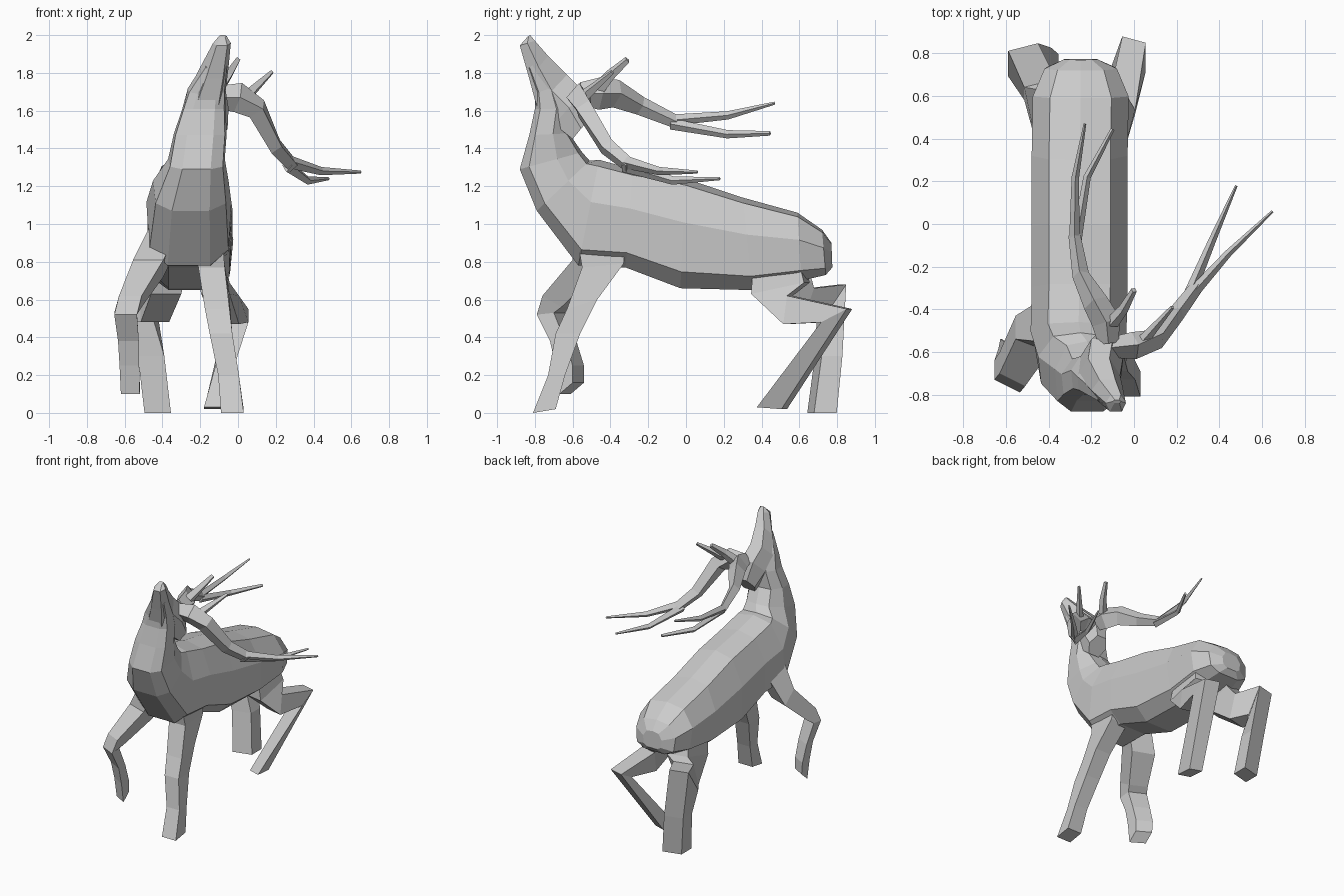
import bpy, bmesh
from mathutils import Vector


def make(name, rings):
    """Skin a list of equal-sized vertex rings with capped ends."""
    bm = bmesh.new()
    rows = [[bm.verts.new(p) for p in r] for r in rings]
    n = len(rows[0])
    for a, b in zip(rows, rows[1:]):
        for i in range(n):
            j = (i + 1) % n
            bm.faces.new((a[i], a[j], b[j], b[i]))
    bm.faces.new(rows[0])
    bm.faces.new(rows[-1])
    bmesh.ops.recalc_face_normals(bm, faces=bm.faces)
    me = bpy.data.meshes.new(name)
    bm.to_mesh(me)
    bm.free()
    ob = bpy.data.objects.new(name, me)
    bpy.context.collection.objects.link(ob)
    return ob


def loft(name, profile, stations, skew=0.0):
    """Station: (y, z) of upper edge, (y, z) of lower edge, centre x, half width."""
    rings = []
    for ty, tz, by, bz, cx, hw in stations:
        rings.append([(cx + u * hw, by + v * (ty - by) + u * skew, bz + v * (tz - bz))
                      for u, v in profile])
    return make(name, rings)


def tube(name, path):
    """Four-sided tapering tube; path points are (x, y, z, radius)."""
    pts = [Vector(p[:3]) for p in path]
    rings = []
    for i, p in enumerate(pts):
        d = (pts[min(i + 1, len(pts) - 1)] - pts[max(i - 1, 0)]).normalized()
        s = d.cross(Vector((0, 0, 1))).normalized()
        t = s.cross(d)
        r = path[i][3]
        rings.append([p + s * r * 0.8, p + t * r, p - s * r * 0.8, p - t * r])
    return make(name, rings)


def mirrored(half):
    return half + [(-u, v) for u, v in reversed(half) if u]


BARREL = mirrored([(0, 1), (0.64, 0.94), (1, 0.6), (0.93, 0.15), (0.5, 0)])
SKULL = mirrored([(0.5, 1), (1, 0.5), (0.6, 0)])
BOX = [(-1, 0), (1, 0), (1, 1), (-1, 1)]

# Trunk turning up into the neck and fading into the face
loft("body_and_neck", BARREL, [
    (0.77, 0.90, 0.775, 0.77, -0.25, 0.08),
    (0.72, 0.97, 0.74, 0.73, -0.25, 0.17),
    (0.59, 1.06, 0.61, 0.70, -0.25, 0.225),
    (0.30, 1.14, 0.35, 0.65, -0.255, 0.225),
    (0.00, 1.24, -0.03, 0.66, -0.255, 0.225),
    (-0.28, 1.29, -0.32, 0.77, -0.255, 0.225),
    (-0.46, 1.34, -0.57, 0.78, -0.26, 0.225),
    (-0.51, 1.335, -0.79, 1.07, -0.25, 0.20),
    (-0.55, 1.38, -0.88, 1.29, -0.22, 0.15),
    (-0.62, 1.48, -0.83, 1.47, -0.20, 0.14),
    (-0.61, 1.61, -0.80, 1.61, -0.18, 0.115),
    (-0.66, 1.74, -0.80, 1.69, -0.165, 0.10),
    (-0.76, 1.88, -0.84, 1.82, -0.115, 0.06),
])

# Raised head, nose to back of skull
loft("head", SKULL, [
    (-0.825, 2.00, -0.84, 1.99, -0.08, 0.02),
    (-0.80, 1.97, -0.88, 1.945, -0.085, 0.047),
    (-0.73, 1.89, -0.83, 1.77, -0.125, 0.075),
    (-0.63, 1.79, -0.79, 1.62, -0.165, 0.10),
    (-0.54, 1.70, -0.70, 1.53, -0.15, 0.10),
    (-0.51, 1.56, -0.60, 1.45, -0.13, 0.075),
])

# Legs
loft("front_leg_right", BOX, [
    (-0.58, 0.95, -0.32, 0.93, -0.16, 0.075),
    (-0.55, 0.77, -0.33, 0.79, -0.14, 0.07),
    (-0.63, 0.55, -0.47, 0.60, -0.11, 0.065),
    (-0.69, 0.42, -0.56, 0.42, -0.09, 0.06),
    (-0.73, 0.20, -0.64, 0.20, -0.05, 0.055),
    (-0.81, 0.00, -0.69, 0.02, -0.03, 0.06),
])
loft("front_leg_left", BOX, [
    (-0.58, 1.00, -0.40, 0.92, -0.38, 0.08),
    (-0.57, 0.81, -0.46, 0.72, -0.475, 0.08),
    (-0.73, 0.62, -0.63, 0.56, -0.57, 0.06),
    (-0.76, 0.52, -0.67, 0.53, -0.595, 0.06),
    (-0.69, 0.38, -0.61, 0.38, -0.58, 0.055),
    (-0.66, 0.25, -0.57, 0.25, -0.575, 0.052),
    (-0.64, 0.10, -0.57, 0.16, -0.57, 0.05),
], skew=-0.03)
loft("hind_leg_right", BOX, [
    (0.37, 0.78, 0.60, 0.85, -0.15, 0.075),
    (0.36, 0.63, 0.64, 0.69, -0.12, 0.075),
    (0.53, 0.47, 0.55, 0.62, -0.06, 0.065),
    (0.73, 0.48, 0.865, 0.55, 0.00, 0.055),
    (0.39, 0.03, 0.52, 0.02, -0.135, 0.045),
], skew=-0.015)
loft("hind_leg_left", BOX, [
    (0.37, 0.78, 0.60, 0.85, -0.35, 0.08),
    (0.40, 0.63, 0.65, 0.70, -0.38, 0.08),
    (0.60, 0.48, 0.66, 0.66, -0.44, 0.075),
    (0.71, 0.50, 0.83, 0.68, -0.52, 0.07),
    (0.70, 0.30, 0.81, 0.30, -0.46, 0.07),
    (0.66, 0.00, 0.78, 0.00, -0.425, 0.07),
], skew=0.018)

# Right antler: beam, two end tines and brow tine
tube("antler_right_beam", [
    (-0.11, -0.58, 1.67, 0.06), (0.00, -0.57, 1.67, 0.08),
    (0.10, -0.54, 1.61, 0.065), (0.20, -0.42, 1.41, 0.05),
    (0.29, -0.30, 1.31, 0.04)])
tube("antler_right_outer_tine", [
    (0.27, -0.33, 1.33, 0.035), (0.44, -0.14, 1.28, 0.022),
    (0.65, 0.06, 1.275, 0.008)])
tube("antler_right_inner_tine", [
    (0.26, -0.33, 1.31, 0.035), (0.37, -0.07, 1.23, 0.022),
    (0.48, 0.18, 1.24, 0.008)])
tube("antler_right_brow_tine", [
    (0.04, -0.55, 1.67, 0.035), (0.18, -0.39, 1.805, 0.012)])

# Left antler
tube("antler_left_beam", [
    (-0.12, -0.56, 1.69, 0.06), (-0.13, -0.46, 1.69, 0.085),
    (-0.18, -0.37, 1.69, 0.075), (-0.25, -0.24, 1.625, 0.05),
    (-0.28, -0.05, 1.54, 0.035)])
tube("antler_left_upper_tine", [
    (-0.28, -0.07, 1.55, 0.03), (-0.275, 0.22, 1.575, 0.022),
    (-0.23, 0.47, 1.64, 0.008)])
tube("antler_left_lower_tine", [
    (-0.27, -0.08, 1.53, 0.03), (-0.22, 0.22, 1.475, 0.022),
    (-0.10, 0.445, 1.48, 0.012)])
tube("antler_left_brow_tine", [
    (-0.10, -0.46, 1.72, 0.04), (-0.05, -0.40, 1.79, 0.03),
    (0.00, -0.31, 1.87, 0.018)])
